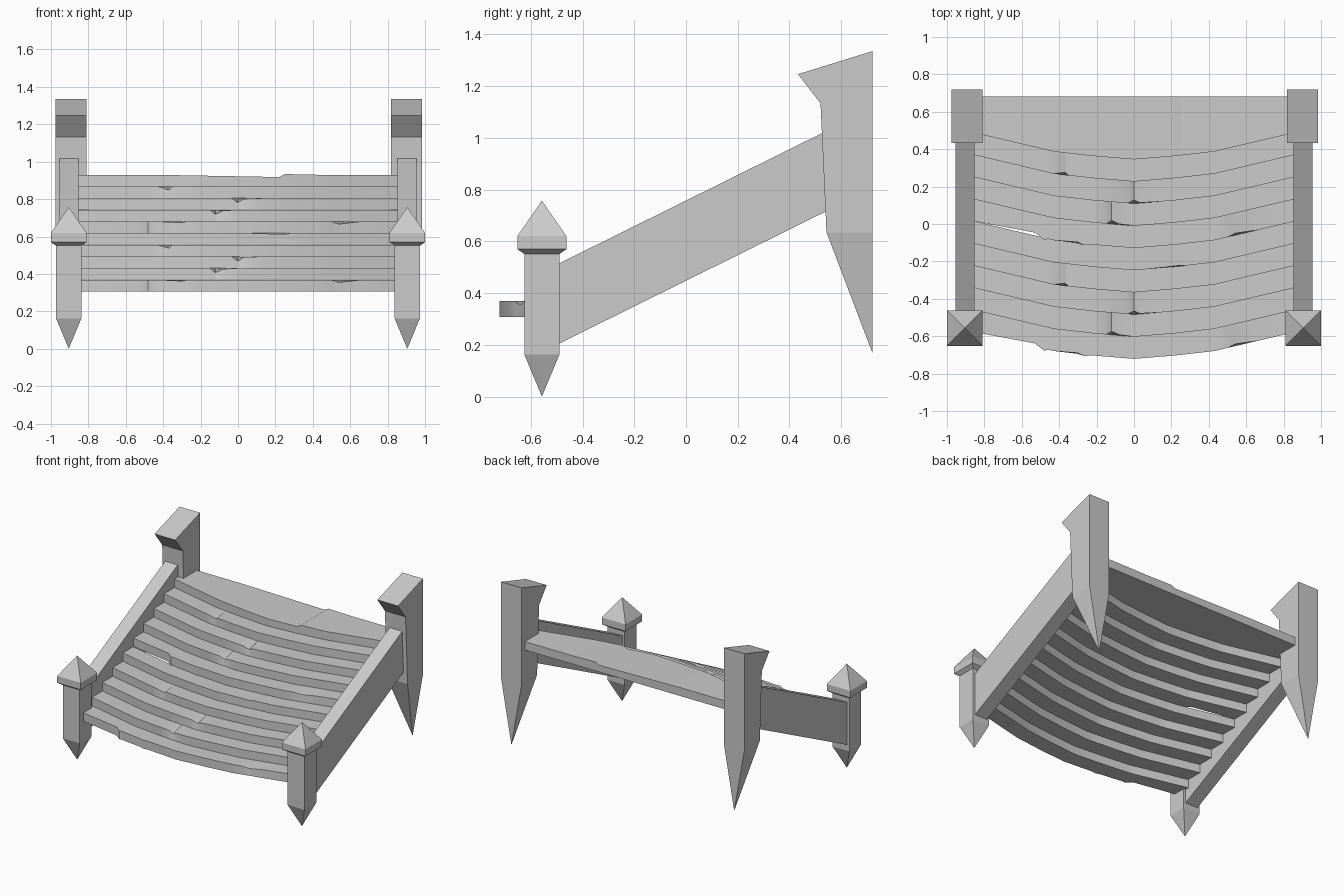
import bpy, bmesh

cube = bpy.data.objects.get("Cube")
if cube:
    bpy.data.objects.remove(cube, do_unlink=True)

grey = bpy.data.materials.new("plain_grey")
grey.use_nodes = True
grey.diffuse_color = (0.6, 0.6, 0.6, 1)
grey.node_tree.nodes["Principled BSDF"].inputs["Base Color"].default_value = (0.6, 0.6, 0.6, 1)


def loft(name, rings, smooth=False):
    """Skin a list of four-cornered rings; a one-point ring is a tip."""
    bm = bmesh.new()
    loops = [[bm.verts.new(p) for p in ring] for ring in rings]
    for a, b in zip(loops, loops[1:]):
        for i in range(4):
            j = (i + 1) % 4
            if len(a) == 1:
                bm.faces.new((a[0], b[j], b[i]))
            elif len(b) == 1:
                bm.faces.new((a[i], a[j], b[0]))
            else:
                bm.faces.new((a[i], a[j], b[j], b[i]))
    for end in (loops[0], loops[-1]):
        if len(end) == 4:
            bm.faces.new(end)
    bmesh.ops.recalc_face_normals(bm, faces=bm.faces)
    mesh = bpy.data.meshes.new(name)
    bm.to_mesh(mesh)
    bm.free()
    mesh.materials.append(grey)
    obj = bpy.data.objects.new(name, mesh)
    bpy.context.collection.objects.link(obj)
    if smooth:
        bpy.ops.object.select_all(action='DESELECT')
        obj.select_set(True)
        bpy.context.view_layer.objects.active = obj
        bpy.ops.object.shade_smooth_by_angle(angle=0.5)


def section(cx, half, y0, z0, y1, z1):
    """Rectangle across x whose front and back edges may differ in height."""
    return [(cx - half, y0, z0), (cx + half, y0, z0),
            (cx + half, y1, z1), (cx - half, y1, z1)]


def square(cx, cy, half, z):
    return section(cx, half, cy - half, z, cy + half, z)


for side, s in (("left", 1), ("right", -1)):
    # Front post: pointed stake with a pyramid cap
    x, y = s * 0.905, -0.557
    loft("front_post_" + side, [[(x, y, 0)], square(x, y, 0.068, 0.163),
                                square(x, y, 0.068, 0.56)])
    loft("front_post_cap_" + side, [square(x, y, 0.068, 0.551), square(x, y, 0.095, 0.57),
                                    square(x, y, 0.095, 0.62), [(x, y, 0.757)]])
    # Rear post: overhanging head, stake tip at the back
    x = s * 0.897 + 0.005
    loft("rear_post_" + side, [
        [(x, 0.72, 0.17)],
        section(x, 0.083, 0.543, 0.635, 0.72, 0.635),
        section(x, 0.083, 0.52, 1.133, 0.72, 1.133),
        section(x, 0.083, 0.433, 1.246, 0.72, 1.335)])
    # Sloping side beam
    lo, hi = s * 0.853, s * 0.955
    loft("side_beam_" + side, [
        [(lo, b, z), (hi, b, z), (hi, b, z + 0.31), (lo, b, z + 0.31)]
        for b, z in ((-0.5, 0.2), (0.56, 0.725))])

# Bowed front edge of a tread: x, distance behind the middle
BOW = [(-0.88, 0.148), (-0.43, 0.042), (-0.22, 0.018), (0, 0),
       (0.22, 0.018), (0.43, 0.042), (0.88, 0.148)]
# Chips in the top front edge, repeating every five treads: x and depth along each chip
CHIPS = [[(-0.46, 0), (-0.3, 0.006), (-0.13, 0), (0.5, 0), (0.54, 0.014), (0.66, 0)],
         [(-0.15, 0), (-0.12, 0.024), (-0.08, 0.005), (0.13, 0)],
         [(-0.035, 0), (0, 0.024), (0.03, 0.004), (0.14, 0)],
         [(-0.46, 0), (-0.37, 0.018), (-0.35, 0)],
         [(0.06, 0), (0.25, 0.006), (0.28, 0)]]
# Sideways wear of the front edge on every fifth tread
BULGE = {-0.53: 0.017, -0.48: -0.01, -0.27: -0.008}
RISE, RUN, DEPTH = 0.0624, 0.1185, 0.12
COUNT = 10


def bow(x):
    for (xa, ya), (xb, yb) in zip(BOW, BOW[1:]):
        if xa <= x <= xb:
            return ya + (yb - ya) * (x - xa) / (xb - xa)


# Curved treads, worn along the front edge
for n in range(COUNT):
    top = n == COUNT - 1
    drops = {x: 0 for x, _ in BOW}
    if top:
        drops.update({-0.22: 0.004, 0: 0.008, 0.22: 0.012, 0.25: -0.004})
    else:
        chip = CHIPS[n % 5]
        drops = {x: v for x, v in drops.items() if all(abs(x - c) > 0.03 for c, _ in chip)}
        drops.update(chip)
    bulge = BULGE if n % 5 == 0 else {}
    drops.update({x: 0 for x in bulge})
    z = 0.307 + RISE * n
    height = z + RISE - 0.001
    rings = []
    for x in sorted(drops):
        drop = drops[x]
        y = -0.721 + RUN * n + bow(x)
        back = 0.683 if top else y + DEPTH
        y += bulge.get(x, 0)
        if top:
            edge = [(x, back, height - drop), (x, y, height - drop)]
        else:
            edge = [(x, back, height), (x, y + drop * 0.8, height - drop)]
        rings.append([(x, y, z), (x, back, z)] + edge)
    loft("tread_%d" % (n + 1), rings, smooth=True)
